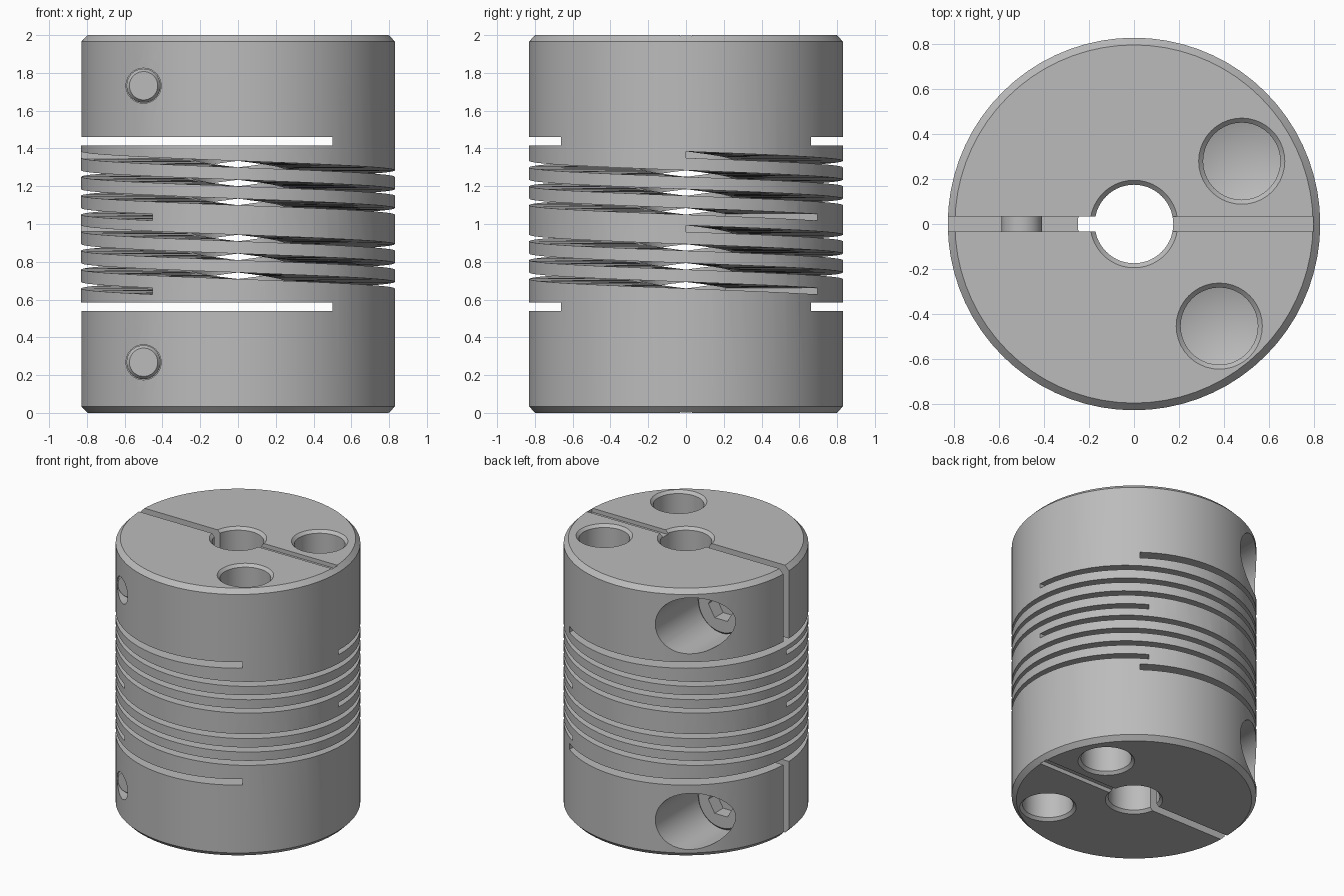
import bpy, bmesh, math
from mathutils import Matrix, Vector

cube = bpy.data.objects.get("Cube")
if cube:
    bpy.data.objects.remove(cube, do_unlink=True)

metal = bpy.data.materials.new("grey metal")
metal.use_nodes = True
GREY = (0.5, 0.5, 0.5, 1)
metal.diffuse_color = GREY
metal.node_tree.nodes["Principled BSDF"].inputs["Base Color"].default_value = GREY

H, R = 2.0, 0.83
FLIP = Matrix.Translation((0, 0, H)) @ Matrix.Diagonal((1, 1, -1, 1))
ENDS = (Matrix.Identity(4), FLIP)


def finish(bm, name, matrix):
    bmesh.ops.transform(bm, matrix=matrix, verts=bm.verts)
    bmesh.ops.recalc_face_normals(bm, faces=bm.faces)
    me = bpy.data.meshes.new(name)
    bm.to_mesh(me)
    bm.free()
    me.materials.append(metal)
    ob = bpy.data.objects.new(name, me)
    bpy.context.collection.objects.link(ob)
    return ob


def lathe(name, profile, steps, matrix=Matrix.Identity(4), ring=False):
    """Revolve (radius, height) points around z."""
    bm = bmesh.new()
    vs = [bm.verts.new((r, 0, z)) for r, z in profile]
    edges = [bm.edges.new(p) for p in zip(vs, vs[1:])]
    if ring:
        edges.append(bm.edges.new((vs[-1], vs[0])))
    bmesh.ops.spin(bm, geom=vs + edges, axis=(0, 0, 1), cent=(0, 0, 0),
                   angle=math.tau, steps=steps)
    bmesh.ops.remove_doubles(bm, verts=bm.verts, dist=1e-5)
    return finish(bm, name, matrix)


def box(name, lo, hi, matrix=Matrix.Identity(4)):
    lo, hi = Vector(lo), Vector(hi)
    bm = bmesh.new()
    bmesh.ops.create_cube(bm, size=1)
    size = Matrix.Diagonal((*(hi - lo), 1))
    return finish(bm, name, matrix @ Matrix.Translation((lo + hi) / 2) @ size)


def helix(name, start, top, sweep=597, pitch=0.2, half=0.017):
    """Thin spiral ribbon that descends counter-clockwise."""
    bm = bmesh.new()
    rings = []
    steps = 100
    for i in range(steps + 1):
        turn = math.radians(sweep) * i / steps
        a, z = math.radians(start) + turn, top - pitch * turn / math.tau
        rings.append([bm.verts.new((r * math.cos(a), r * math.sin(a), z + dz))
                      for r, dz in ((0.2, -half), (0.9, -half), (0.9, half), (0.2, half))])
    for a, b in zip(rings, rings[1:]):
        for k in range(4):
            bm.faces.new((a[k], a[k - 1], b[k - 1], b[k]))
    bm.faces.new(rings[0])
    bm.faces.new(rings[-1])
    return finish(bm, name, Matrix.Identity(4))


def cut(target, cutter):
    mod = target.modifiers.new("cut", 'BOOLEAN')
    mod.operation, mod.solver, mod.object = 'DIFFERENCE', 'EXACT', cutter
    bpy.context.view_layer.objects.active = target
    bpy.ops.object.modifier_apply(modifier=mod.name)
    bpy.data.objects.remove(cutter, do_unlink=True)


def smooth(ob):
    bpy.ops.object.select_all(action='DESELECT')
    ob.select_set(True)
    bpy.context.view_layer.objects.active = ob
    bpy.ops.object.shade_smooth_by_angle(angle=math.radians(25))


# Chamfered body with a bore that widens in the flexible middle
half = [(0.25, 0.565), (0.175, 0.565), (0.175, 0.02), (0.195, 0), (0.798, 0), (R, 0.033)]
body = lathe("coupling_body", half + [(r, H - z) for r, z in reversed(half)], 72, ring=True)

# Two interleaved spiral slots in each of two bands
for top in (1.367, 0.976):
    for start in (0, 180):
        cut(body, helix("spiral_cutter", start, top))

screw_axis = Matrix.Translation((-0.5, 0, 0.268)) @ Matrix.Rotation(math.radians(-90), 4, 'X')
for side, end in zip(("lower", "upper"), ENDS):
    # Cross slot, clamp slit and shallow groove opposite
    cut(body, box("slot_cutter", (-1, -1, 0.54), (0.5, 1, 0.585), end))
    cut(body, box("slit_cutter", (-1, -0.033, -0.1), (-0.1, 0.033, 0.56), end))
    cut(body, box("groove_cutter", (0.1, -0.033, -0.1), (0.8, 0.033, 0.03), end))
    # Chamfered blind holes with drill-point floors
    for x, y in ((0.48, 0.28), (0.38, -0.455)):
        hole = [(0, 0.46), (0.172, 0.4), (0.172, 0.02), (0.212, -0.02), (0, -0.02)]
        cut(body, lathe("hole_cutter", hole, 40, end @ Matrix.Translation((x, y, 0))))
    # Clamp screw passage with counterbore at the back
    passage = [(0, -1), (0.093, -1), (0.093, 0.12), (0.21, 0.12), (0.21, 1), (0, 1)]
    cut(body, lathe("passage_cutter", passage, 40, end @ screw_axis))
    # Socket head clamp screw
    shape = [(0, -0.6), (0.075, -0.6), (0.09, -0.58), (0.09, 0.12),
             (0.2, 0.12), (0.2, 0.285), (0.185, 0.3), (0, 0.3)]
    screw = lathe(side + "_clamp_screw", shape, 40, end @ screw_axis)
    socket = [(0, 0.2), (0.105, 0.2), (0.105, 0.4), (0, 0.4)]
    cut(screw, lathe("socket_cutter", socket, 6, end @ screw_axis))
    smooth(screw)

smooth(body)
